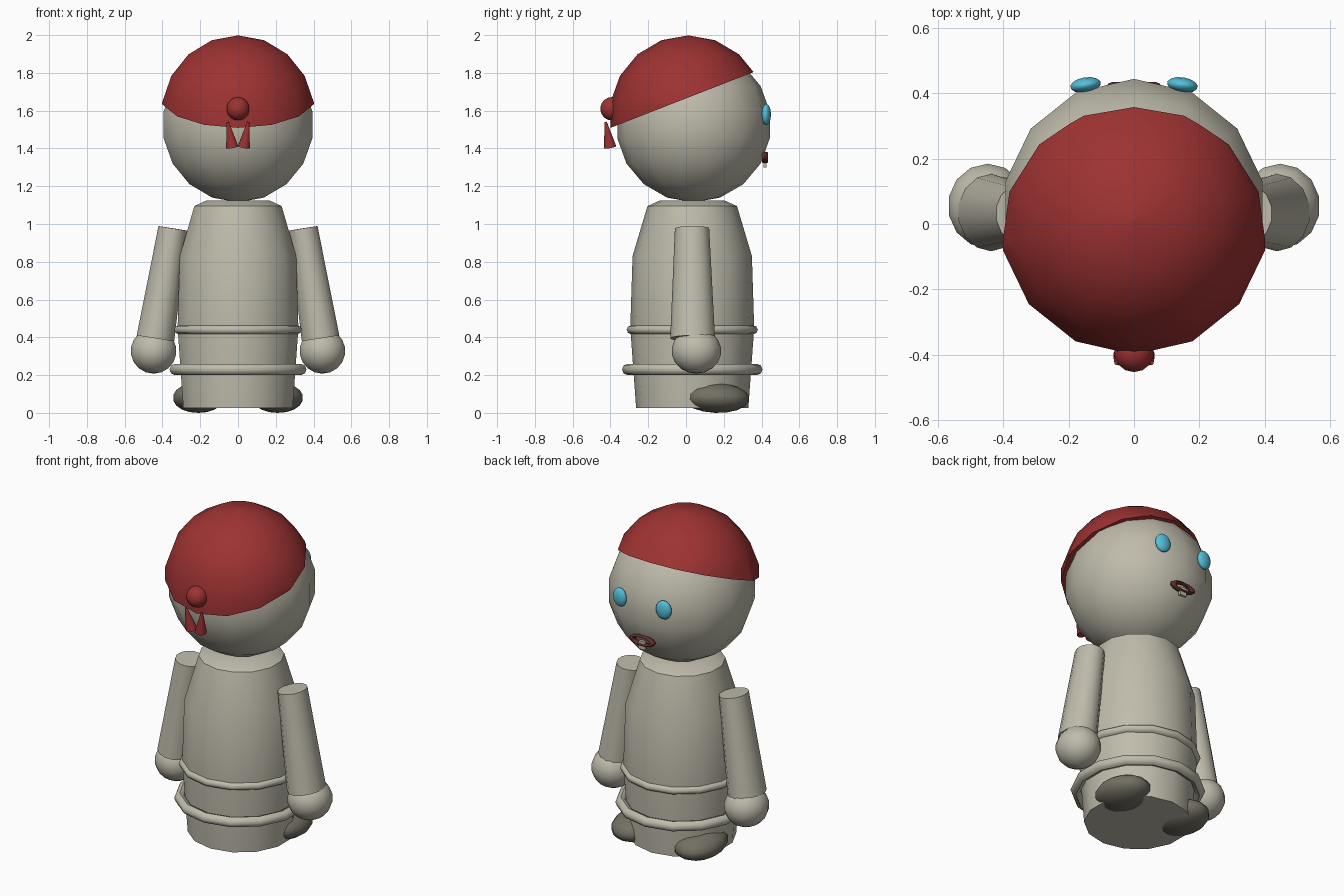
import bpy
import bmesh
from math import sin, cos, pi, radians
from mathutils import Matrix, Vector, Euler

cube = bpy.data.objects.get("Cube")
if cube:
    bpy.data.objects.remove(cube, do_unlink=True)


def material(name, color):
    m = bpy.data.materials.new(name)
    m.use_nodes = True
    m.diffuse_color = (*color, 1)
    m.node_tree.nodes["Principled BSDF"].inputs["Base Color"].default_value = (*color, 1)
    return m


BEIGE = material("warm beige", (0.52, 0.50, 0.41))
RED = material("cloth red", (0.34, 0.032, 0.032))
BLUE = material("eye blue", (0.09, 0.52, 0.70))
DARK = material("shoe olive grey", (0.17, 0.16, 0.125))
MAROON = material("mouth maroon", (0.13, 0.025, 0.025))
SIDES = 14


def finish(name, bm, mat, angle=45):
    bmesh.ops.recalc_face_normals(bm, faces=bm.faces)
    mesh = bpy.data.meshes.new(name)
    bm.to_mesh(mesh)
    bm.free()
    mesh.materials.append(mat)
    obj = bpy.data.objects.new(name, mesh)
    bpy.context.collection.objects.link(obj)
    bpy.ops.object.select_all(action="DESELECT")
    obj.select_set(True)
    bpy.context.view_layer.objects.active = obj
    bpy.ops.object.shade_smooth_by_angle(angle=radians(angle))
    return obj


def place(bm, loc=(0, 0, 0), rot=(0, 0, 0), scale=(1, 1, 1)):
    m = Matrix.LocRotScale(Vector(loc), Euler(rot), Vector(scale))
    bmesh.ops.transform(bm, matrix=m, verts=bm.verts)
    return bm


def lathe(profile, closed=False, sides=SIDES):
    """Revolve (radius, height) points, with one corner pointing to the back."""
    bm = bmesh.new()
    rings = [[bm.verts.new((r * sin(2 * pi * i / sides), r * cos(2 * pi * i / sides), z))
              for i in range(sides)] for r, z in profile]
    pairs = list(zip(rings, rings[1:]))
    if closed:
        pairs.append((rings[-1], rings[0]))
    for a, b in pairs:
        for i in range(sides):
            j = (i + 1) % sides
            bm.faces.new((a[i], a[j], b[j], b[i]))
    if not closed:
        bm.faces.new(rings[0])
        bm.faces.new(rings[-1])
    bmesh.ops.remove_doubles(bm, verts=bm.verts, dist=0.00001)
    return bm


def ball(radius=1, rings=9):
    steps = [pi * i / rings for i in range(rings + 1)]
    return lathe([(radius * max(sin(a), 0.001), -radius * cos(a)) for a in steps])


def ring(major, minor, sides=SIDES):
    turns = [2 * pi * i / 8 for i in range(8)]
    return lathe([(major + minor * cos(a), minor * sin(a)) for a in turns], True, sides)


def rod(start, end, r_start, r_end, stretch=1.0):
    start, end = Vector(start), Vector(end)
    axis = end - start
    bm = lathe([(r_start, 0), (r_end, axis.length)])
    place(bm, scale=(1, stretch, 1))
    m = Matrix.Translation(start) @ Vector((0, 0, 1)).rotation_difference(axis).to_matrix().to_4x4()
    bmesh.ops.transform(bm, matrix=m, verts=bm.verts)
    return bm


# Body with two belts
MID = 0.033
body = lathe([(0.297, 0.025), (0.328, 0.45), (0.316, 0.83), (0.237, 1.095), (0.17, 1.125)])
finish("body", place(body, (0, MID, 0)), BEIGE)
finish("upper_belt", place(ring(0.324, 0.023), (0, MID, 0.44)), BEIGE)
finish("lower_belt", place(ring(0.342, 0.03), (0, MID, 0.23)), BEIGE)

# Head
finish("head", place(ball(0.41), (0, 0.04, 1.525)), BEIGE)

# Cap, cut off along a sloping plane
cap = place(ball(0.418), (0, 0.012, 1.57), scale=(1, 1, 1.025))
bmesh.ops.bisect_plane(cap, geom=cap.verts[:] + cap.edges[:] + cap.faces[:],
                       plane_co=(0, -0.41, 1.505), plane_no=(0, -0.31, 0.795), clear_inner=True)
bmesh.ops.holes_fill(cap, edges=cap.edges)
finish("cap", cap, RED)

# Cap knot
finish("cap_knot", place(ball(0.062), (0, -0.392, 1.61)), RED)

# Mouth and tooth
mouth = place(ring(0.068, 0.018), rot=(pi / 2, 0, 0))
finish("mouth", place(mouth, (0, 0.418, 1.352), scale=(1, 0.9, 0.36)), MAROON)
tooth = bmesh.new()
bmesh.ops.create_cube(tooth, size=1)
finish("tooth", place(tooth, (0, 0.418, 1.325), scale=(0.045, 0.016, 0.05)), BEIGE)

# Paired parts
for side, s in (("left", 1), ("right", -1)):
    finish(side + "_eye", place(ball(), (s * 0.148, 0.425, 1.58), (0, 0, -s * 0.15),
                                (0.048, 0.024, 0.056)), BLUE)
    finish(side + "_arm", rod((s * 0.437, 0.035, 0.395), (s * 0.345, 0.032, 0.977),
                              0.103, 0.079, 1.15), BEIGE)
    finish(side + "_hand", place(ball(0.124), (s * 0.447, 0.055, 0.328),
                                 scale=(1, 1.06, 0.97)), BEIGE)
    finish(side + "_foot", place(ball(), (s * 0.21, 0.157, 0.08), (-0.04, 0, 0),
                                 (0.138, 0.18, 0.08)), DARK)
    finish(side + "_cap_tail", rod((s * 0.031, -0.402, 1.407), (s * 0.054, -0.425, 1.54),
                                   0.033, 0.006), RED)
